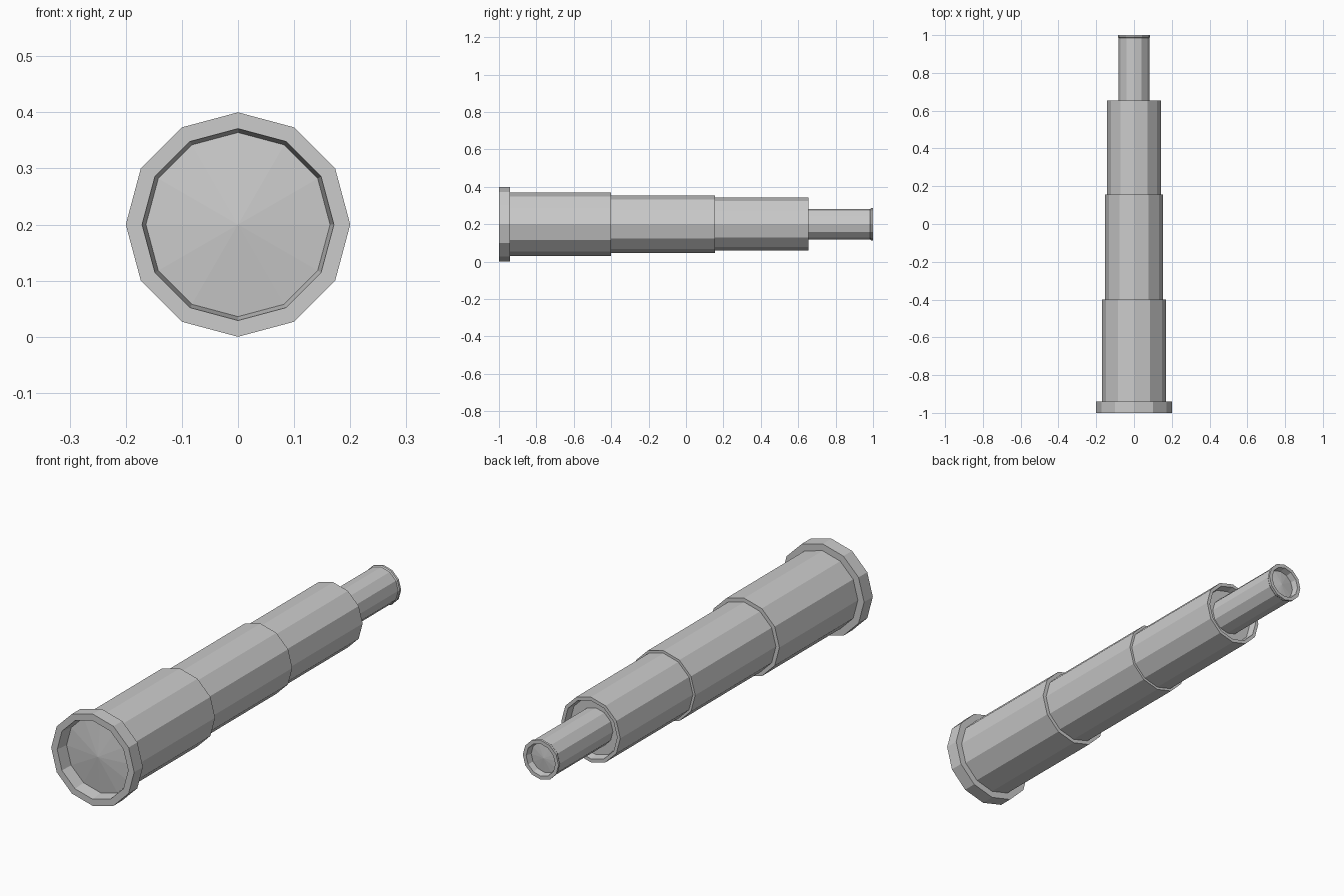
import bpy, bmesh, math

if "Cube" in bpy.data.objects:
    bpy.data.objects.remove(bpy.data.objects["Cube"])

SIDES = 12
AXIS_Z = 0.2


def lathe(name, profile):
    """Revolve (radius, y) points about the long axis; radius 0 makes a fan centre."""
    bm = bmesh.new()
    rings = []
    for r, y in profile:
        if r == 0:
            rings.append([bm.verts.new((0, y, AXIS_Z))] * SIDES)
        else:
            rings.append([bm.verts.new((r * math.cos(2 * math.pi * i / SIDES), y,
                                        AXIS_Z + r * math.sin(2 * math.pi * i / SIDES)))
                          for i in range(SIDES)])
    for a, b in zip(rings, rings[1:]):
        for i in range(SIDES):
            j = (i + 1) % SIDES
            corners = list(dict.fromkeys([a[i], a[j], b[j], b[i]]))
            bm.faces.new(corners)
    bmesh.ops.recalc_face_normals(bm, faces=bm.faces)
    mesh = bpy.data.meshes.new(name)
    bm.to_mesh(mesh)
    bm.free()
    obj = bpy.data.objects.new(name, mesh)
    bpy.context.collection.objects.link(obj)
    return obj


# Large barrel with front flange, recessed convex objective lens
lathe("main_barrel", [(0, -0.93), (0.164, -0.945), (0.171, -1.0), (0.2, -1.0),
                      (0.2, -0.94), (0.17, -0.94), (0.17, -0.4), (0, -0.4)])
lathe("front_lens", [(0, -0.965), (0.167, -0.945), (0, -0.935)])

# Middle draw tube
lathe("middle_tube", [(0, -0.405), (0.153, -0.405), (0.153, 0.155), (0, 0.155)])

# Rear draw tube, hollow at its open end
lathe("rear_tube", [(0, 0.15), (0.142, 0.15), (0.142, 0.655), (0.127, 0.655),
                    (0.122, 0.62), (0, 0.62)])

# Eyepiece tube with slightly flared rim and recessed lens
lathe("eyepiece", [(0, 0.615), (0.082, 0.615), (0.082, 0.985), (0.086, 0.99),
                   (0.086, 1.0), (0.07, 1.0), (0.065, 0.97), (0, 0.965)])
lathe("eyepiece_lens", [(0, 0.966), (0.066, 0.972), (0, 0.98)])
